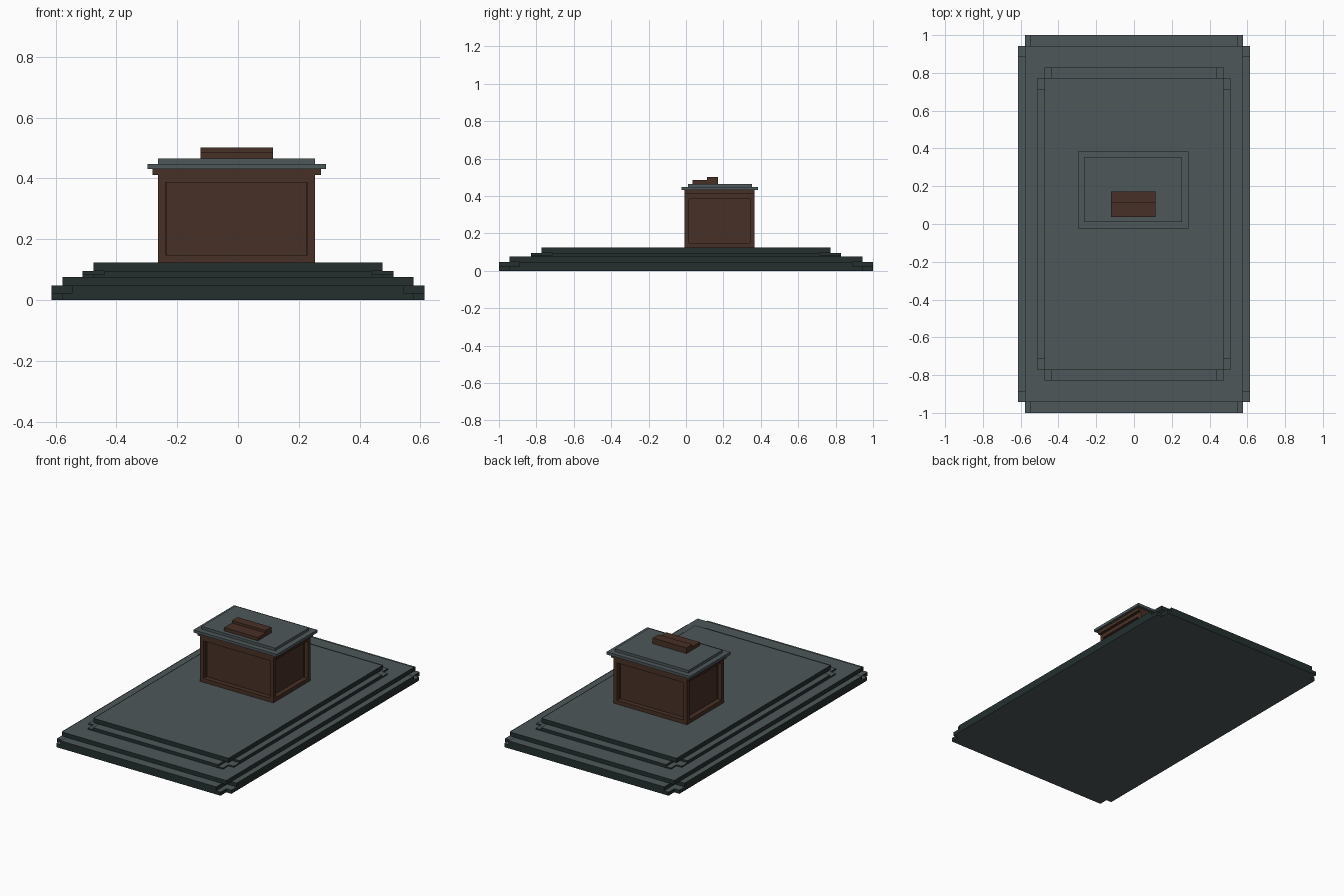
import bpy, bmesh
from mathutils import Vector

if "Cube" in bpy.data.objects:
    bpy.data.objects.remove(bpy.data.objects["Cube"])


def material(name, rgb):
    m = bpy.data.materials.new(name)
    m.diffuse_color = (*rgb, 1)
    m.use_nodes = True
    m.node_tree.nodes["Principled BSDF"].inputs["Base Color"].default_value = m.diffuse_color
    return m


GREY = material("slate grey", (0.075, 0.095, 0.102))
GREEN = material("dark green stone", (0.018, 0.029, 0.028))
BROWN = material("dark brown wood", (0.064, 0.030, 0.019))


def finish(bm, name, mats, side_index=0):
    bmesh.ops.recalc_face_normals(bm, faces=bm.faces)
    for f in bm.faces:
        f.material_index = side_index if abs(f.normal.z) < 0.5 else 0
    me = bpy.data.meshes.new(name)
    bm.to_mesh(me)
    bm.free()
    for m in mats:
        me.materials.append(m)
    ob = bpy.data.objects.new(name, me)
    bpy.context.collection.objects.link(ob)
    return ob


def prism(name, outline, z0, z1, mats, side_index=0):
    bm = bmesh.new()
    face = bm.faces.new([bm.verts.new((x, y, z0)) for x, y in outline])
    ext = bmesh.ops.extrude_face_region(bm, geom=[face], use_keep_orig=True)
    top = [v for v in ext["geom"] if isinstance(v, bmesh.types.BMVert)]
    bmesh.ops.translate(bm, verts=top, vec=(0, 0, z1 - z0))
    return finish(bm, name, mats, side_index)


def rect(x0, x1, y0, y1):
    return [(x0, y0), (x1, y0), (x1, y1), (x0, y1)]


def notched(X, Y, x, y):
    # rectangle X by Y (half sizes) with square notches cut back to x, y
    return [(-x, -Y), (x, -Y), (x, -y), (X, -y), (X, y), (x, y),
            (x, Y), (-x, Y), (-x, y), (-X, y), (-X, -y), (-x, -y)]


STONE = [GREY, GREEN]

# Stepped base: each tier is two notched slabs and a plain slab on top
tiers = [("lower", 0.614, 1.0, 0.578, 0.943, 0.547, 0.89, (0, 0.023, 0.048, 0.075)),
         ("upper", 0.512, 0.829, 0.475, 0.773, 0.44, 0.715, (0.075, 0.083, 0.096, 0.124))]
for n, X, Y, x1, y1, x2, y2, z in tiers:
    prism(n + "_step_bottom", notched(X, Y, x1, y1), z[0], z[1], STONE, 1)
    prism(n + "_step_middle", notched(X, Y, x2, y2), z[1], z[2], STONE, 1)
    prism(n + "_step_top", rect(-x1, x1, -y1, y1), z[2], z[3], STONE, 1)

# Wooden body with recessed panel on each side
x0, x1, y0, y1 = -0.263, 0.254, -0.008, 0.366
body = prism("cabinet_body", rect(x0, x1, y0, y1), 0.124, 0.411, [BROWN])
bm = bmesh.new()
bm.from_mesh(body.data)
bm.normal_update()
sides = [f for f in bm.faces if abs(f.normal.z) < 0.5]
normals = [f.normal.copy() for f in sides]
bmesh.ops.inset_individual(bm, faces=sides, thickness=0.035)
bmesh.ops.inset_individual(bm, faces=sides, thickness=0.0)
for f, n in zip(sides, normals):
    bmesh.ops.translate(bm, verts=list(f.verts), vec=Vector(n) * -0.03)
bm.to_mesh(body.data)
bm.free()

# Rim under the lid
prism("cabinet_rim", rect(-0.281, 0.273, y0, y1), 0.411, 0.431, [BROWN])

# Two-layer stone lid
prism("lid_lower", rect(-0.297, 0.289, -0.024, 0.385), 0.431, 0.448, [GREY])
prism("lid_upper", rect(-0.264, 0.254, 0.011, 0.352), 0.448, 0.465, [GREY])

# Stepped wooden block on the lid
block = [("block_low_step", 0.036, 0.113, 0.486), ("block_high_step", 0.113, 0.171, 0.501)]
for n, ya, yb, zt in block:
    prism(n, rect(-0.123, 0.115, ya, yb), 0.465, zt, [BROWN])
